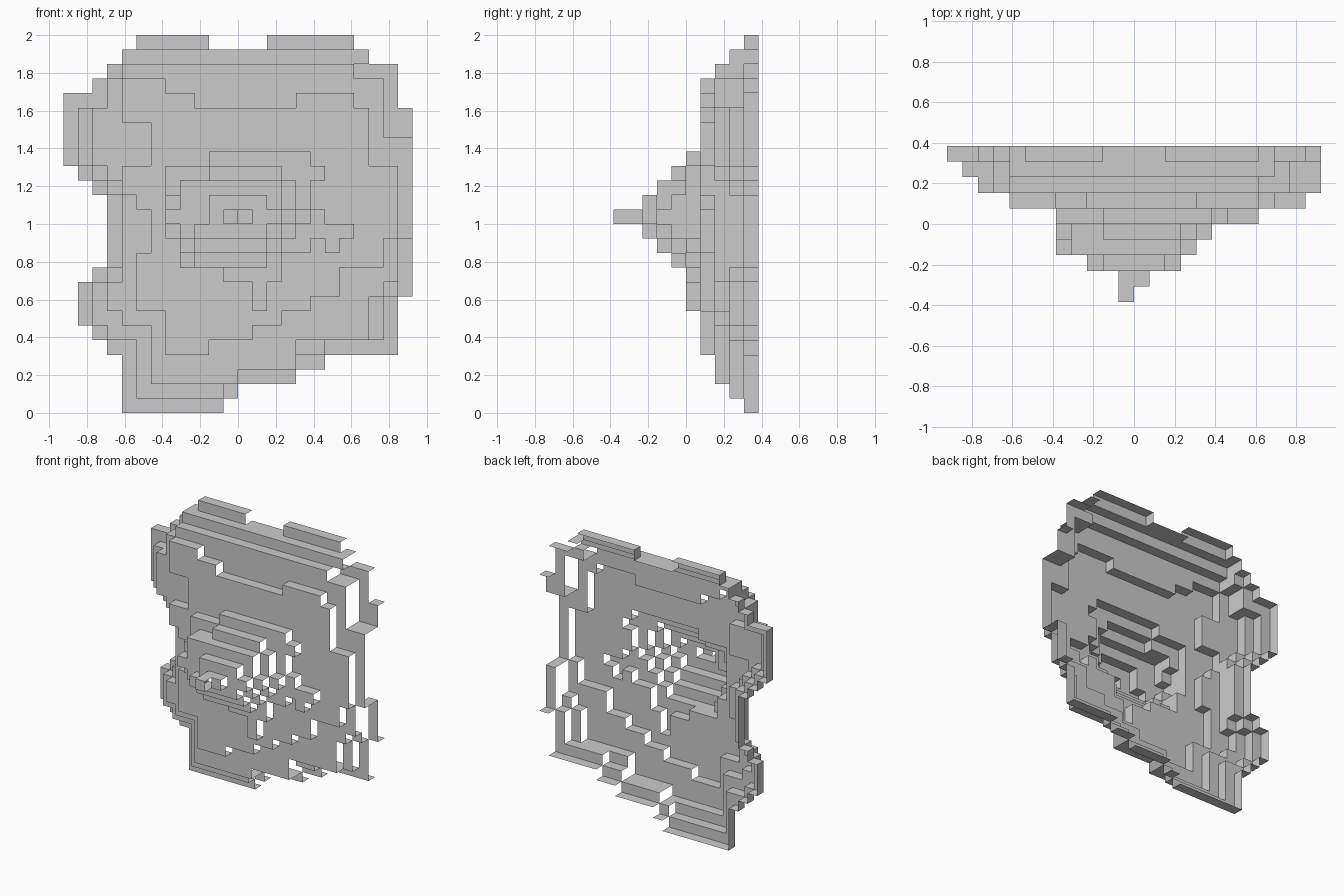
import bpy, bmesh

if "Cube" in bpy.data.objects:
    bpy.data.objects.remove(bpy.data.objects["Cube"])

U = 1 / 13          # size of one step
BACK = 5            # back plane, in steps
depth = {}          # number of steps each (x, z) cell stands out from the back plane


def tier(level, *rects):
    """Raise every cell in the rectangles (x0, x1, z0, z1) to this level."""
    for x0, x1, z0, z1 in rects:
        for x in range(x0, x1):
            for z in range(z0, z1):
                depth[x, z] = max(level, depth.get((x, z), 0))


# Rim outline
tier(1, (-8, -1, 0, 1), (-8, 0, 1, 2), (-8, 4, 2, 3), (-8, 6, 3, 4), (-9, 11, 4, 24),
     (-10, 0, 5, 10), (-11, 0, 6, 9), (0, 12, 8, 21), (-10, 0, 15, 23), (-11, 0, 16, 22),
     (-12, 0, 17, 22), (-8, 9, 24, 25), (-7, -2, 25, 26), (2, 8, 25, 26))
# Second and third terraces
tier(2, (-7, -1, 1, 2), (-7, 0, 2, 3), (-7, 4, 3, 4), (-7, 6, 4, 5), (-8, 10, 5, 23),
     (-9, 0, 5, 10), (-10, 0, 6, 9), (0, 11, 8, 12), (0, 12, 12, 19), (-9, 0, 15, 23),
     (-10, 0, 16, 21), (-11, 0, 17, 21), (-8, 8, 23, 24), (-8, 9, 24, 25))
tier(3, (-6, 0, 2, 3), (-6, 4, 3, 5), (-6, 9, 5, 6), (-8, 9, 6, 22), (-9, 0, 7, 9),
     (0, 10, 8, 23), (0, 11, 9, 12), (0, 12, 12, 19), (-9, 0, 16, 23), (-10, 0, 17, 21),
     (-8, 8, 23, 24))
# Broad face plate
tier(4, (-5, -2, 4, 5), (-5, 1, 5, 6), (-5, 3, 6, 7), (-7, 5, 7, 8), (-7, 7, 8, 10),
     (-7, 10, 10, 12), (-7, 11, 12, 15), (-8, 11, 15, 17), (-6, 9, 17, 20), (-8, 9, 20, 21),
     (-8, -3, 21, 22), (4, 8, 21, 22), (-8, -5, 22, 23))
for z in range(11, 14):      # small dent at the left
    depth[-7, z] = 3
# Central mound
tier(5, (1, 2, 7, 9), (-1, 3, 9, 10), (-4, 3, 10, 11), (-4, 5, 11, 12), (6, 7, 11, 12),
     (-5, 8, 12, 13), (-5, 6, 13, 14), (-5, 5, 14, 16), (-5, 6, 16, 17), (-2, 5, 17, 18))
tier(6, (-3, 2, 10, 11), (-4, 3, 11, 12), (-5, 4, 12, 15), (4, 5, 13, 14), (-4, 4, 15, 16),
     (-2, 3, 16, 17))
tier(7, (-3, 2, 11, 12), (-4, 3, 12, 13), (-5, 4, 13, 14), (-4, 3, 14, 15), (-4, 3, 15, 16))
# Pointed tip
tier(8, (-3, 2, 12, 13), (-2, 3, 13, 14), (-2, 2, 14, 15))
tier(9, (-1, 1, 13, 14))
tier(10, (-1, 0, 13, 14))

# Shell: fronts plus top, bottom and left risers; back and right risers are open
bm = bmesh.new()


def quad(*pts):
    bm.faces.new([bm.verts.new((x * U, y * U, z * U)) for x, y, z in pts])


for x in range(-12, 12):
    for z in range(0, 26):
        d = depth.get((x, z), 0)
        y = BACK - d
        if d:
            quad((x, y, z), (x + 1, y, z), (x + 1, y, z + 1), (x, y, z + 1))
        for nx, nz in ((x, z + 1), (x, z - 1), (x - 1, z)):
            for s in range(depth.get((nx, nz), 0), d):
                a, b = BACK - s, BACK - s - 1
                if nz > z:
                    quad((x, b, z + 1), (x + 1, b, z + 1), (x + 1, a, z + 1), (x, a, z + 1))
                elif nz < z:
                    quad((x, a, z), (x + 1, a, z), (x + 1, b, z), (x, b, z))
                else:
                    quad((x, a, z), (x, b, z), (x, b, z + 1), (x, a, z + 1))

bmesh.ops.remove_doubles(bm, verts=bm.verts, dist=1e-4)
bmesh.ops.dissolve_limit(bm, angle_limit=0.01, verts=bm.verts, edges=bm.edges)
mesh = bpy.data.meshes.new("stepped_shell")
bm.to_mesh(mesh)
bm.free()
bpy.context.collection.objects.link(bpy.data.objects.new("stepped_shell", mesh))
